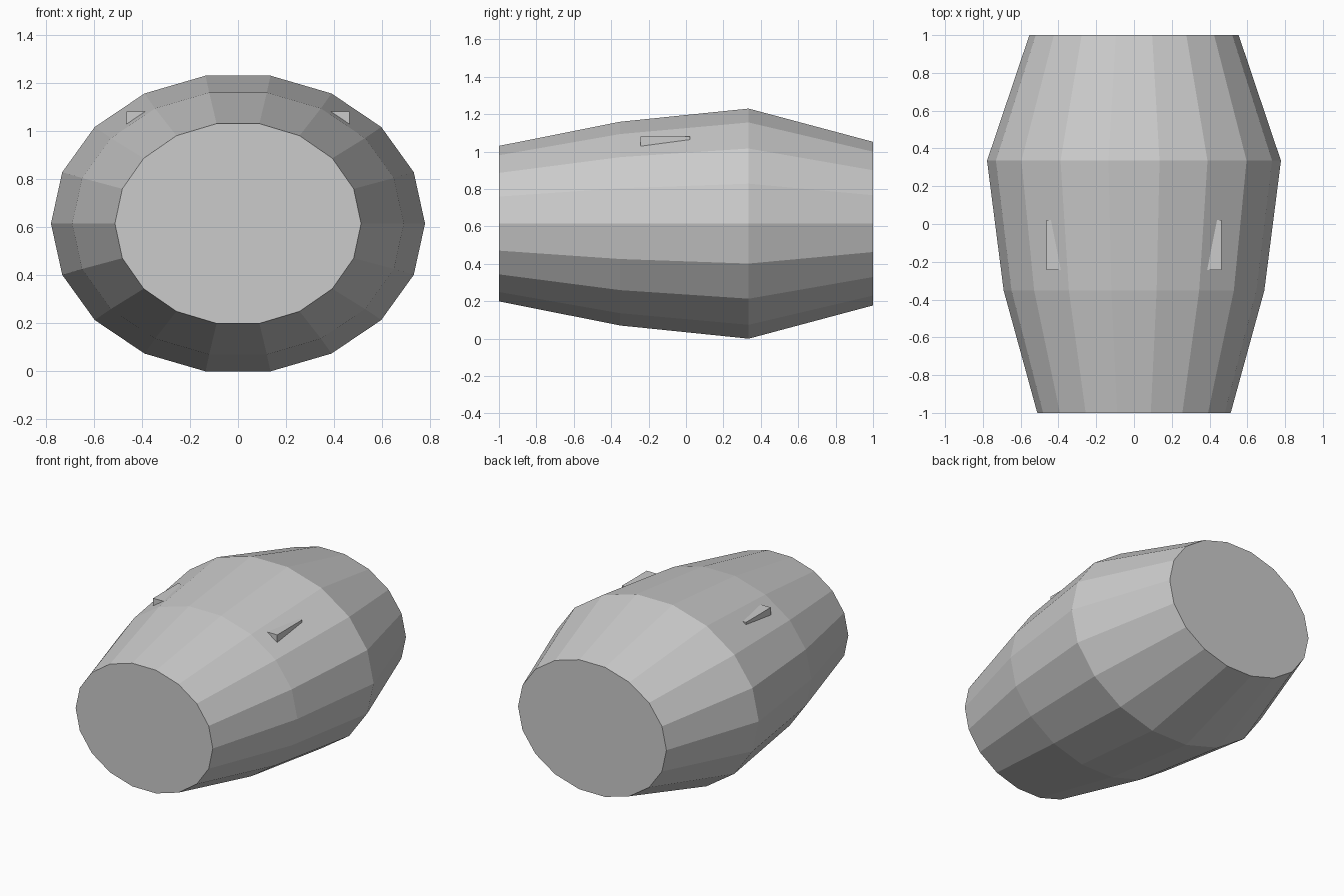
import bpy, bmesh
from math import cos, sin, pi

if "Cube" in bpy.data.objects:
    bpy.data.objects.remove(bpy.data.objects["Cube"])

SIDES = 18
CENTRE_Z = 0.615


def add_object(name, bm):
    bmesh.ops.recalc_face_normals(bm, faces=bm.faces)
    mesh = bpy.data.meshes.new(name)
    bm.to_mesh(mesh)
    bm.free()
    obj = bpy.data.objects.new(name, mesh)
    bpy.context.collection.objects.link(obj)
    return obj


# barrel body: oval rings (y, half width, half height) lofted front to back
profile = [(-1.0, 0.512, 0.422), (-0.352, 0.69, 0.553),
           (0.335, 0.778, 0.6245), (1.0, 0.554, 0.444)]
bm = bmesh.new()
rings = []
for y, rx, rz in profile:
    rings.append([bm.verts.new((rx * cos(2 * pi * i / SIDES), y,
                                CENTRE_Z + rz * sin(2 * pi * i / SIDES)))
                  for i in range(SIDES)])
for a, b in zip(rings, rings[1:]):
    for i in range(SIDES):
        j = (i + 1) % SIDES
        bm.faces.new((a[i], a[j], b[j], b[i]))
# flat end caps
bm.faces.new(rings[0])
bm.faces.new(rings[-1])
add_object("barrel_body", bm)

# small lug boxes sunk into the upper shoulders
x0, x1, y0, y1, z0, z1 = 0.375, 0.463, -0.243, 0.022, 1.015, 1.08
for side, label in ((1, "right"), (-1, "left")):
    bm = bmesh.new()
    bmesh.ops.create_cube(bm, size=1)
    for v in bm.verts:
        v.co = (side * (x1 if v.co.x > 0 else x0),
                y1 if v.co.y > 0 else y0,
                z1 if v.co.z > 0 else z0)
    add_object(label + "_lug", bm)
